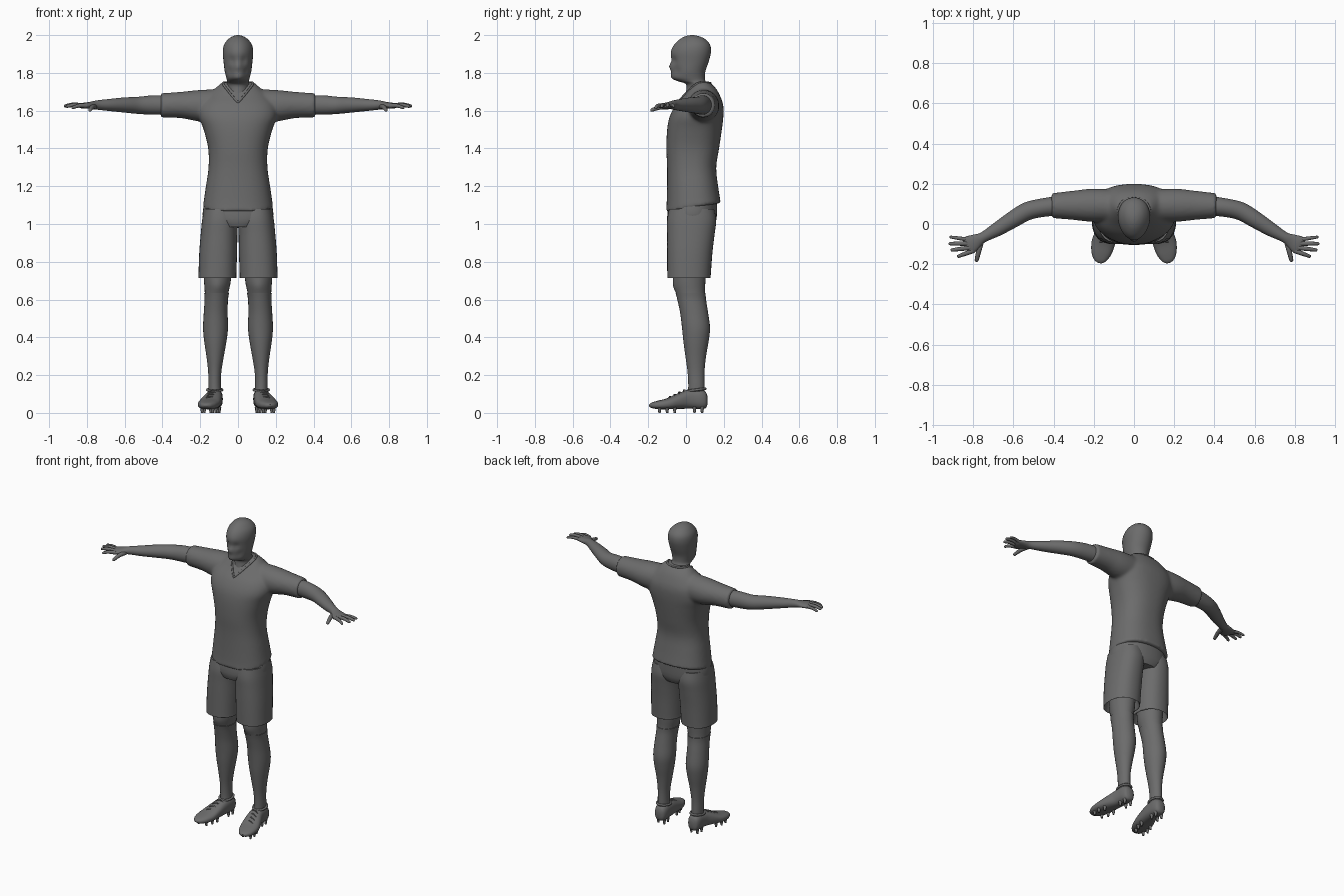
import bpy, bmesh, math
from mathutils import Vector

if "Cube" in bpy.data.objects:
    bpy.data.objects.remove(bpy.data.objects["Cube"])

GREY = (0.15, 0.15, 0.15, 1)
grey = bpy.data.materials.new("plain grey")
grey.use_nodes = True
grey.diffuse_color = GREY
grey.node_tree.nodes["Principled BSDF"].inputs["Base Color"].default_value = GREY


def refine(rows, steps=4):
    """Smooth the rows with a spline running through them."""
    rows = [Vector(r) for r in rows]
    out = []
    for i in range(len(rows) - 1):
        p0, p1, p2 = rows[max(i - 1, 0)], rows[i], rows[i + 1]
        p3 = rows[min(i + 2, len(rows) - 1)]
        for k in range(steps):
            t = k / steps
            out.append(0.5 * (2 * p1 + (p2 - p0) * t + (2 * p0 - 5 * p1 + 4 * p2 - p3) * t ** 2
                              + (3 * p1 - p0 - 3 * p2 + p3) * t ** 3))
    return out + [rows[-1]]


def stack(*rows):
    """Level rings given as height, front, back, middle x and half width."""
    return [(cx, (f + b) / 2, z, hw, (b - f) / 2) for z, f, b, cx, hw in rows]


def flip(rows):
    return [(-r[0],) + tuple(r[1:]) for r in rows]


def loft(bm, rows, level=False, n=28, power=1.0, egg=0.0, steps=4):
    """Skin rings of x, y, z and two radii, level or square to the path."""
    rows = refine(rows, steps)
    rings = []
    for i, r in enumerate(rows):
        c, a, b = Vector(r[:3]), max(r[3], 0.001), max(r[4], 0.001)
        u, v = Vector((1, 0, 0)), Vector((0, 1, 0))
        if not level:
            t = Vector(rows[min(i + 1, len(rows) - 1)][:3]) - Vector(rows[max(i - 1, 0)][:3])
            u, v = Vector((-t.y, t.x, 0)).normalized(), Vector((0, 0, 1))
        ring = []
        for k in range(n):
            ang = 2 * math.pi * k / n
            co, si = math.cos(ang), math.sin(ang)
            co, si = (math.copysign(abs(q) ** power, q) for q in (co, si))
            ring.append(bm.verts.new(c + u * a * co * (1 + egg * si) + v * b * si))
        rings.append(ring)
    for r1, r2 in zip(rings, rings[1:]):
        for k in range(n):
            j = (k + 1) % n
            bm.faces.new((r1[k], r1[j], r2[j], r2[k]))
    bm.faces.new(rings[0])
    bm.faces.new(rings[-1])


def bump(bm, centre, radius, push):
    """Push the surface softly around a point."""
    for v in bm.verts:
        d = (v.co - Vector(centre)).length / radius
        v.co += Vector(push) * math.exp(-d * d)


def finish(name, bm, mirror=False, angle=50):
    bmesh.ops.recalc_face_normals(bm, faces=bm.faces)
    mesh = bpy.data.meshes.new(name)
    bm.to_mesh(mesh)
    bm.free()
    ob = bpy.data.objects.new(name, mesh)
    bpy.context.collection.objects.link(ob)
    mesh.materials.append(grey)
    bpy.ops.object.select_all(action='DESELECT')
    ob.select_set(True)
    bpy.context.view_layer.objects.active = ob
    bpy.ops.object.shade_smooth_by_angle(angle=math.radians(angle))
    if mirror:
        ob.modifiers.new("mirror", 'MIRROR')
    return ob


def tube(name, points, radius, cyclic=False, mirror=False):
    curve = bpy.data.curves.new(name, 'CURVE')
    curve.dimensions = '3D'
    curve.bevel_depth = radius
    curve.bevel_resolution = 2
    line = curve.splines.new('POLY')
    line.points.add(len(points) - 1)
    for p, co in zip(line.points, points):
        p.co = (*co, 1)
    line.use_cyclic_u = cyclic
    curve.materials.append(grey)
    ob = bpy.data.objects.new(name, curve)
    bpy.context.collection.objects.link(ob)
    if mirror:
        ob.modifiers.new("mirror", 'MIRROR')
    return ob


# Head and neck
bm = bmesh.new()
loft(bm, stack((1.64, -.015, .13, 0, .07), (1.70, 0, .13, 0, .063), (1.74, .0, .112, 0, .06),
               (1.757, -.045, .103, 0, .058), (1.775, -.073, .1, 0, .062),
               (1.81, -.078, .103, 0, .07), (1.86, -.077, .12, 0, .076),
               (1.91, -.08, .132, 0, .08), (1.95, -.062, .127, 0, .073),
               (1.98, -.03, .1, 0, .05), (1.995, .0, .065, 0, .025), (2.0, .025, .04, 0, .004)),
     level=True, n=40, egg=.12)
bump(bm, (0, -.08, 1.835), .018, (0, -.012, 0))
bump(bm, (0, -.07, 1.77), .022, (0, -.005, 0))
for s in (-1, 1):
    bump(bm, (s * .032, -.068, 1.865), .02, (0, .01, 0))
    bump(bm, (s * .045, -.05, 1.81), .025, (-s * .005, .005, 0))
finish("head", bm)

# Shirt: body and sleeves blended into one skin
sleeve = [(.06, .09, 1.625, .08, .09), (.2, .093, 1.626, .083, .084),
          (.3, .093, 1.63, .073, .07), (.41, .091, 1.628, .062, .064)]
bm = bmesh.new()
loft(bm, stack((1.065, -.108, .18, 0, .183), (1.1, -.103, .185, 0, .184), (1.2, -.1, .17, 0, .17),
               (1.3, -.1, .16, 0, .156), (1.4, -.104, .175, 0, .158), (1.5, -.1, .19, 0, .182),
               (1.57, -.086, .198, 0, .207), (1.63, -.055, .197, 0, .2), (1.68, -.012, .18, 0, .16),
               (1.72, .02, .157, 0, .118), (1.75, .045, .125, 0, .085)),
     level=True, n=48, power=.85)
for v in bm.verts:
    if v.co.z < 1.12:
        v.co.z += .045 * (v.co.y + .1) / .28 * (1.12 - v.co.z) / .055
loft(bm, sleeve, n=32)
loft(bm, flip(sleeve), n=32)
shirt = finish("shirt", bm)
remesh = shirt.modifiers.new("blend", 'REMESH')
remesh.mode = 'VOXEL'
remesh.voxel_size = .009
remesh.use_smooth_shade = True
soften = shirt.modifiers.new("soften", 'SMOOTH')
soften.factor = .5
soften.iterations = 8

# V neck band, laid on the shirt
bpy.context.view_layer.update()
skin = shirt.evaluated_get(bpy.context.evaluated_depsgraph_get())
half = refine([(0, -.05, 1.648), (.03, -.025, 1.685), (.06, .01, 1.72), (.08, .06, 1.745),
               (.055, .115, 1.752), (0, .135, 1.755)])
loop = half + [Vector((-p.x, p.y, p.z)) for p in reversed(half[1:-1])]
tube("collar", [skin.closest_point_on_mesh(p)[1] for p in loop], .006, cyclic=True)

# Arms with palms
bm = bmesh.new()
loft(bm, [(.36, .092, 1.63, .05, .05), (.45, .082, 1.63, .046, .051), (.53, .064, 1.628, .045, .045),
          (.6, .024, 1.63, .042, .04), (.68, -.026, 1.63, .035, .032), (.75, -.066, 1.63, .026, .024),
          (.785, -.085, 1.628, .036, .018), (.82, -.105, 1.626, .046, .015),
          (.838, -.114, 1.625, .034, .008)])
finish("arm", bm, mirror=True)

# Fingers and thumbs
bm = bmesh.new()
for base, tip, r in (((.80, -.133, 1.626), (.88, -.163, 1.615), .0105),
                     ((.815, -.118, 1.628), (.912, -.13, 1.622), .0105),
                     ((.825, -.097, 1.628), (.922, -.098, 1.625), .0105),
                     ((.83, -.077, 1.625), (.918, -.064, 1.622), .009),
                     ((.76, -.085, 1.622), (.785, -.188, 1.602), .0125)):
    a, b = Vector(base), Vector(tip)
    path = [a.lerp(b, t) + Vector((0, 0, lift)) for t, lift in
            ((0, 0), (.5, .006), (.9, .001), (.985, 0), (1, 0))]
    loft(bm, [(*p, r * k, r * k) for p, k in zip(path, (1.15, 1, .8, .5, .1))], n=12, steps=3)
finish("fingers", bm, mirror=True)

# Shorts: hips and two open legs
bm = bmesh.new()
loft(bm, stack((.985, -.09, .145, 0, .12), (1.03, -.1, .162, 0, .185), (1.13, -.09, .165, 0, .175)),
     level=True, n=40, power=.9)
finish("shorts_hips", bm)
bm = bmesh.new()
loft(bm, stack((.8, -.07, .1, .11, .08), (.722, -.092, .124, .11, .094), (.716, -.098, .13, .109, .1),
               (.73, -.099, .131, .109, .1), (.85, -.1, .14, .105, .1), (.95, -.1, .152, .1, .097),
               (1.02, -.1, .16, .095, .095), (1.08, -.09, .15, .095, .085)),
     level=True, n=36, power=.88)
finish("shorts_leg", bm, mirror=True)

# Knees and thighs
bm = bmesh.new()
loft(bm, stack((.58, -.035, .103, .118, .058), (.64, -.052, .1, .113, .063),
               (.7, -.065, .103, .109, .071), (.8, -.07, .11, .108, .076)), level=True)
bump(bm, (.11, -.06, .67), .035, (0, -.008, 0))
finish("thigh", bm, mirror=True)

# Socks over the calves
bm = bmesh.new()
loft(bm, stack((.09, .01, .1, .122, .034), (.15, .012, .098, .124, .033), (.22, .008, .098, .123, .035),
               (.3, -.003, .106, .121, .046), (.38, -.014, .12, .12, .059), (.45, -.021, .127, .119, .066),
               (.53, -.031, .117, .118, .063), (.6, -.046, .106, .115, .062),
               (.635, -.055, .104, .113, .066)), level=True)
finish("sock", bm, mirror=True)

# Shoes
bm = bmesh.new()
loft(bm, [(.121, .114, .065, .014, .02), (.121, .105, .068, .032, .042), (.122, .08, .073, .041, .053),
          (.124, .04, .074, .043, .052), (.129, 0, .071, .046, .049), (.141, -.05, .06, .054, .039),
          (.154, -.1, .048, .058, .029), (.164, -.15, .042, .048, .022), (.169, -.182, .04, .029, .014),
          (.171, -.195, .04, .008, .005)], n=28, power=.8)
finish("shoe", bm, mirror=True)

# Ankle collars and laces
ankle = [(.123 + .039 * math.cos(a), .055 + .047 * math.sin(a), .122 + .006 * math.sin(a))
         for a in (k * math.pi / 12 for k in range(24))]
tube("shoe_collar", ankle, .007, cyclic=True, mirror=True)
for i in range(4):
    y, x, z = -.005 - .025 * i, .129 + .006 * i, .121 - .012 * i
    tube("lace", [(x - .026, y, z - .01), (x - .012, y, z), (x + .012, y - .008, z),
                  (x + .026, y - .008, z - .01)], .0035, mirror=True)

# Studs under the soles
bm = bmesh.new()
for y, x, w in ((.085, .121, .022), (.045, .123, .022), (-.06, .144, .034),
                (-.1, .154, .036), (-.14, .162, .028)):
    for s in (-1, 1):
        made = bmesh.ops.create_cone(bm, cap_ends=True, segments=10, radius1=.006,
                                     radius2=.011, depth=.03)
        bmesh.ops.translate(bm, verts=made["verts"], vec=(x + s * w, y, .015))
finish("studs", bm, mirror=True, angle=40)
